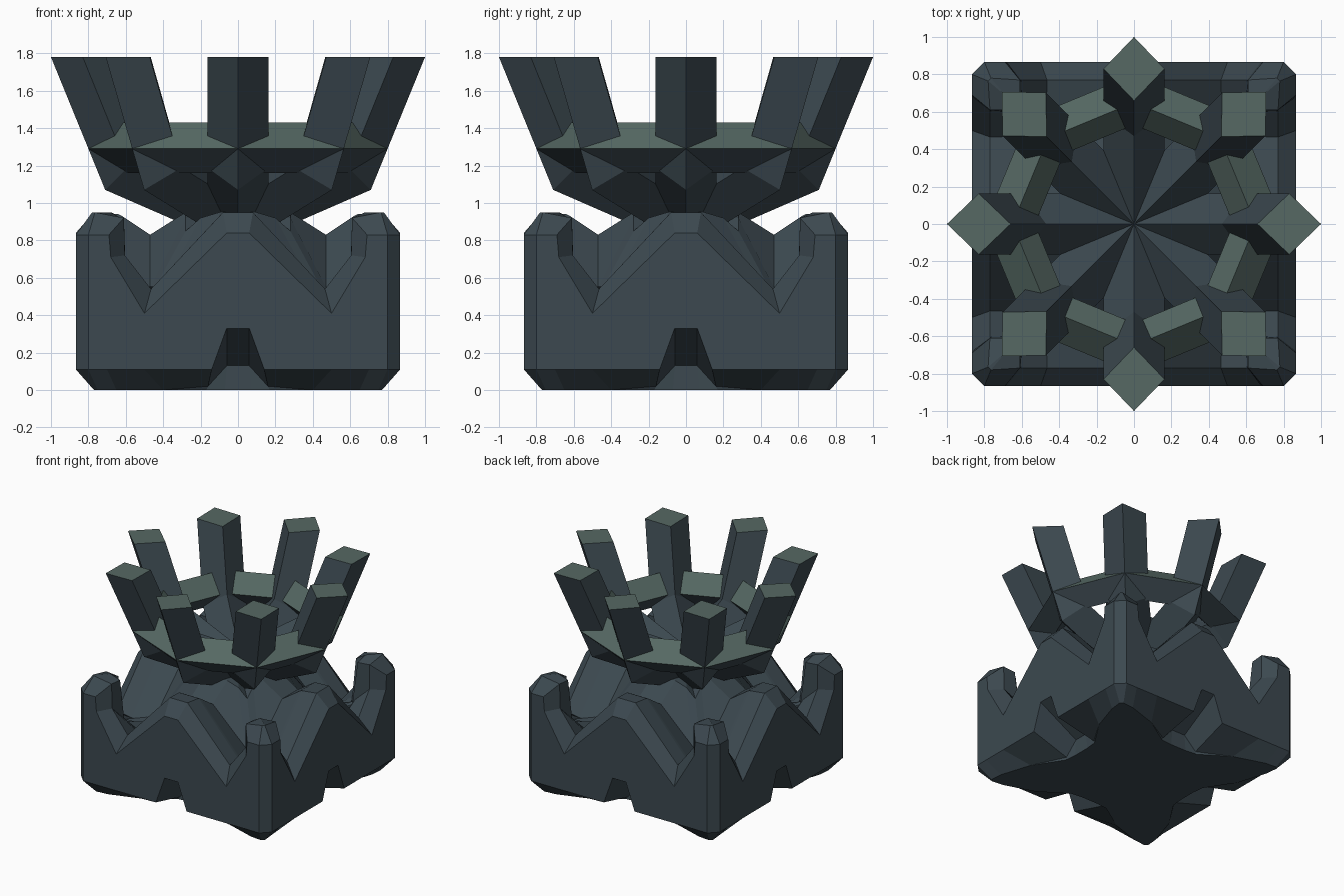
import bpy, bmesh, math
from mathutils import Vector, Matrix

if "Cube" in bpy.data.objects:
    bpy.data.objects.remove(bpy.data.objects["Cube"])


def material(name, rgb):
    m = bpy.data.materials.new(name)
    m.diffuse_color = (*rgb, 1)
    m.use_nodes = True
    m.node_tree.nodes["Principled BSDF"].inputs["Base Color"].default_value = m.diffuse_color
    return m


SLATE = material("dark slate", (0.045, 0.066, 0.080))
GREEN = material("grey green", (0.092, 0.140, 0.126))


def finish(name, bm, green_rule=None):
    """Clean the mesh, colour faces by rule and link the object."""
    bmesh.ops.remove_doubles(bm, verts=bm.verts, dist=0.0005)
    bmesh.ops.recalc_face_normals(bm, faces=bm.faces)
    me = bpy.data.meshes.new(name)
    for f in bm.faces:
        f.material_index = 1 if green_rule and green_rule(f) else 0
    bm.to_mesh(me)
    bm.free()
    me.materials.append(SLATE)
    me.materials.append(GREEN)
    ob = bpy.data.objects.new(name, me)
    bpy.context.collection.objects.link(ob)
    return ob


def loft(bm, rings, closed=False):
    """Join rings of equal point count with quads."""
    loops = [[bm.verts.new(p) for p in ring] for ring in rings]
    pairs = list(zip(loops, loops[1:]))
    if closed:
        pairs.append((loops[-1], loops[0]))
    for a, b in pairs:
        n = len(a)
        for i in range(n):
            j = (i + 1) % n
            bm.faces.new((a[i], a[j], b[j], b[i]))
    return loops


# square pot: half-side profiles (along side, outward, height), mid to corner
half_rings = [
    # underside, with a notch in the middle of each side
    [(.07, .52, 0), (.17, .53, 0), (.40, .68, 0), (.65, .76, 0), (.75, .77, 0)],
    [(.06, .52, .13), (.16, .53, .02), (.40, .68, 0), (.65, .76, 0), (.75, .77, 0)],
    # outer wall, lower and upper edge
    [(.06, .867, .33), (.14, .867, .11), (.50, .867, .11), (.70, .867, .11), (.80, .867, .11)],
    [(.06, .867, .84), (.50, .867, .41), (.68, .867, .71), (.69, .867, .83), (.80, .867, .83)],
    # rim lip and top of the corner posts
    [(.08, .77, .95), (.465, .77, .54), (.605, .77, .72), (.61, .77, .92), (.765, .78, .95)],
    [(.09, .64, .94), (.468, .64, .52), (.60, .64, .60), (.61, .66, .91), (.68, .68, .95)],
    # inside of the posts, trough and central mound
    [(.09, .62, .93), (.468, .62, .52), (.59, .62, .56), (.60, .62, .57), (.62, .62, .58)],
    [(.10, .47, .83), (.40, .47, .55), (.47, .47, .50), (.47, .47, .50), (.47, .47, .50)],
    [(.10, .28, .95), (.20, .28, .92), (.28, .28, .85), (.28, .28, .85), (.28, .28, .85)],
]


def square_ring(half):
    side = [(-t, s, z) for t, s, z in reversed(half)] + half
    pts = []
    for k in range(4):
        rot = Matrix.Rotation(k * math.pi / 2, 3, 'Z')
        pts += [rot @ Vector((t, -s, z)) for t, s, z in side]
    return pts


bm = bmesh.new()
loops = loft(bm, [square_ring(h) for h in half_rings])
bm.faces.new(loops[0])
# mound top is a fan to a centre point
tip = bm.verts.new((0, 0, 0.97))
top = loops[-1]
for i in range(len(top)):
    bm.faces.new((top[i], top[(i + 1) % len(top)], tip))
bmesh.ops.remove_doubles(bm, verts=bm.verts, dist=0.0005)
bmesh.ops.dissolve_degenerate(bm, edges=bm.edges, dist=0.0005)
finish("pot", bm)

# eight bent square bars: from the centre outward, then up as a prong
outer = [(0, .76), (.71, 1.07), (1.0, 1.78)]
inner = [(0, 1.10), (.47, 1.307), (.66, 1.78)]
HALF = 0.163
for k in range(8):
    rot = Matrix.Rotation(k * math.pi / 4, 3, 'Z')
    rings = []
    for (ro, zo), (ri, zi) in zip(outer, inner):
        rm, zm = (ro + ri) / 2, (zo + zi) / 2
        rings.append([rot @ Vector(p) for p in
                      ((ro, 0, zo), (rm, HALF, zm), (ri, 0, zi), (rm, -HALF, zm))])
    bm = bmesh.new()
    ends = loft(bm, rings)
    bm.faces.new(ends[0])
    bm.faces.new(ends[-1])
    finish(f"prong_{k + 1}", bm, lambda f: min(v.co.z for v in f.verts) > 1.7)

# octagonal ring with a diamond section, green on its upper faces
section = [(.80, 1.29), (.65, 1.43), (.53, 1.29), (.65, 1.16)]
bm = bmesh.new()
loft(bm, [[(r * math.cos(k * math.pi / 4), r * math.sin(k * math.pi / 4), z)
           for k in range(8)] for r, z in section], closed=True)
finish("crown_ring", bm, lambda f: f.calc_center_median().z > 1.3)
